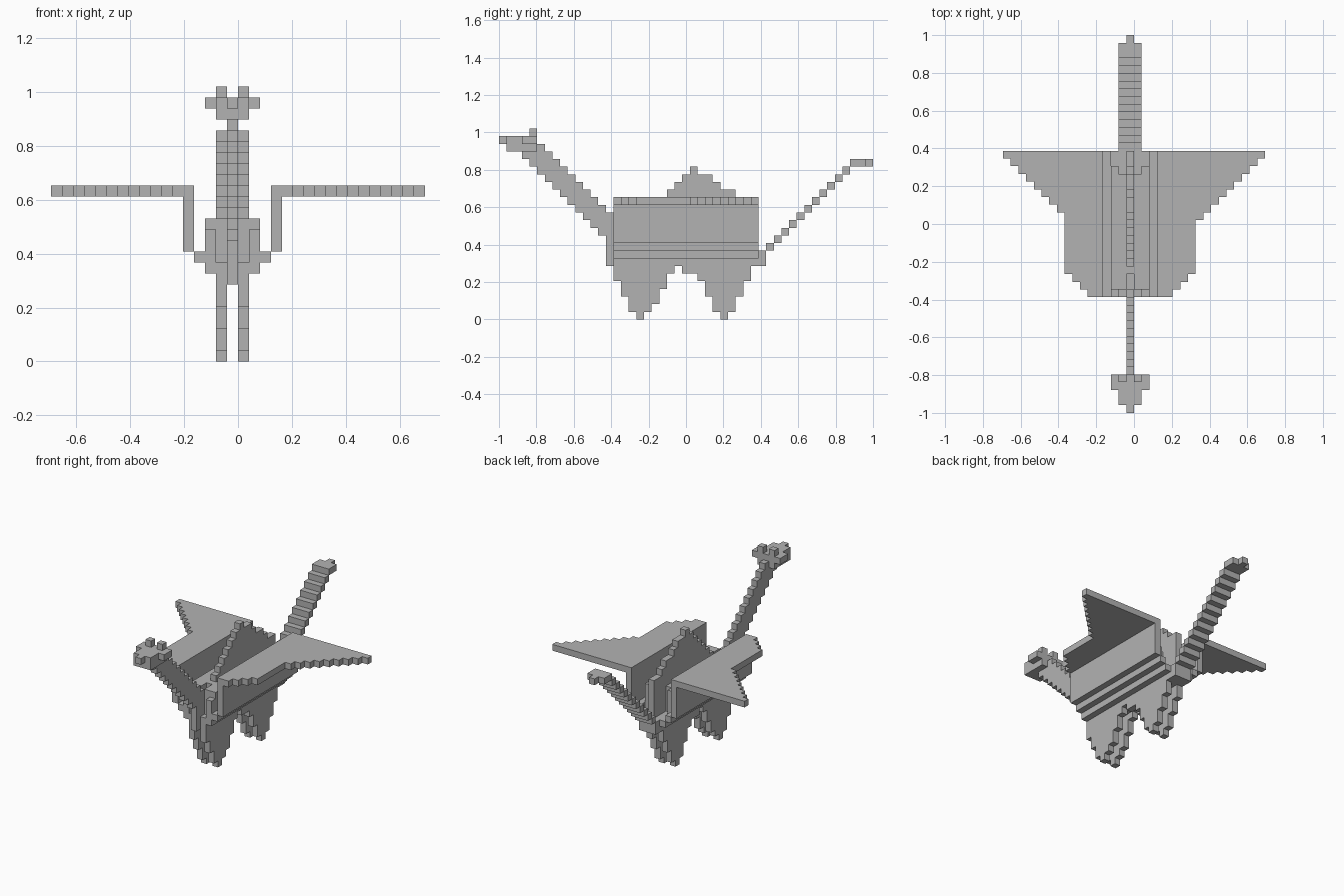
import bpy
import bmesh
import math
from mathutils import Vector

if "Cube" in bpy.data.objects:
    bpy.data.objects.remove(bpy.data.objects["Cube"])

LENGTH = 49                 # cells along the longest side
CELL = 2 / LENGTH

grey = bpy.data.materials.new("stone_grey")
grey.use_nodes = True
colour = (0.45, 0.45, 0.45, 1)
grey.diffuse_color = colour
grey.node_tree.nodes["Principled BSDF"].inputs["Base Color"].default_value = colour


def block(xs, ys, zs):
    """All cells inside three half-open ranges; y counts from the nose."""
    return {(x, y, z) for x in range(*xs) for y in range(*ys) for z in range(*zs)}


def mirrored(cells):
    """Reflect cells across the middle column, which is column -1."""
    return cells | {(-2 - x, y, z) for x, y, z in cells}


def build(name, cells):
    """Skin a set of cells with outer faces only and merge the flat areas."""
    bm = bmesh.new()
    verts = {}

    def corner(p):
        if p not in verts:
            verts[p] = bm.verts.new(((p[0]) * CELL, (p[1] - LENGTH / 2) * CELL, p[2] * CELL))
        return verts[p]

    for c in cells:
        for axis in range(3):
            for side in (0, 1):
                n = list(c)
                n[axis] += 2 * side - 1
                if tuple(n) in cells:
                    continue
                u, v = (axis + 1) % 3, (axis + 2) % 3
                quad = []
                for du, dv in ((0, 0), (1, 0), (1, 1), (0, 1)):
                    p = list(c)
                    p[axis] += side
                    p[u] += du
                    p[v] += dv
                    quad.append(corner(tuple(p)))
                bm.faces.new(quad if side else quad[::-1])
    bmesh.ops.dissolve_limit(bm, angle_limit=math.radians(1),
                             verts=bm.verts[:], edges=bm.edges[:])
    mesh = bpy.data.meshes.new(name)
    bm.to_mesh(mesh)
    bm.free()
    mesh.materials.append(grey)
    obj = bpy.data.objects.new(name, mesh)
    bpy.context.collection.objects.link(obj)


FRONT, BACK = 15, 34        # body range along y

# Head: stepped snout, ears and two horns
head = block((-1, 0), (0, 5), (23, 24))
head |= block((-2, 1), (1, 5), (22, 24))
head |= block((-3, 2), (3, 5), (23, 24))
head |= mirrored(block((0, 1), (4, 5), (24, 25)))
build("head", head)

# Neck: a single-column diagonal running down to the chest
neck = set()
for y in range(3, 14):
    neck |= block((-1, 0), (y, y + 1), (24 - y, min(28 - y, 23)))
neck |= block((-1, 0), (14, 15), (7, 14))
build("neck", neck)

# Spine: thin central plate with a raised hump
rear_tops = [20, 19, 19, 18, 17, 17, 16, 15, 15]
spine = set()
for y in range(FRONT, BACK):
    top = rear_tops[y - 25] if y >= 25 else max(28 - y, y - 5)
    spine |= block((-1, 0), (y, y + 1), (7, top))
build("spine", spine)

# Legs: two side plates with a toothed lower edge
bottoms = [5, 3, 1, 0, 1, 2, 4, 6, 7, 6, 6, 5, 3, 1, 0, 1, 3, 5, 7]
legs = set()
for i, low in enumerate(bottoms):
    legs |= block((0, 1), (FRONT + i, FRONT + i + 1), (low, 9))
build("legs", mirrored(legs))

# Ribs: inner plates beside the spine
ribs = block((0, 1), (FRONT + 1, BACK - 3), (9, 13))
ribs |= block((1, 2), (FRONT, BACK - 2), (9, 12))
ribs |= block((1, 2), (FRONT + 1, BACK - 2), (12, 13))
build("ribs", mirrored(ribs))

# Hull: stepped flare rising into upright side walls
hull = block((1, 2), (FRONT, BACK), (8, 9))
hull |= block((2, 3), (FRONT, BACK), (9, 10))
hull |= block((3, 4), (FRONT, BACK), (10, 15))
build("hull", mirrored(hull))

# Wings: flat plates swept out towards the back
left_wing, right_wing = set(), set()
for row in range(BACK - FRONT):
    y = BACK - 1 - row
    clip = max(0, row - 15)
    left_wing |= block((3, max(17 - row, 8) - clip), (y, y + 1), (15, 16))
    right_wing |= block((min(row - 17, -9) + clip, -4), (y, y + 1), (15, 16))
build("left_wing", left_wing)
build("right_wing", right_wing)

# Tail: staircase three cells wide with a pointed tip
tail = block((-2, 1), (34, 35), (7, 9))
for y in range(35, 46):
    tail |= block((-2, 1), (y, y + 1), (y - 26, y - 25))
tail |= block((-2, 1), (46, 48), (20, 21))
tail |= block((-1, 0), (48, 49), (20, 21))
build("tail", tail)
